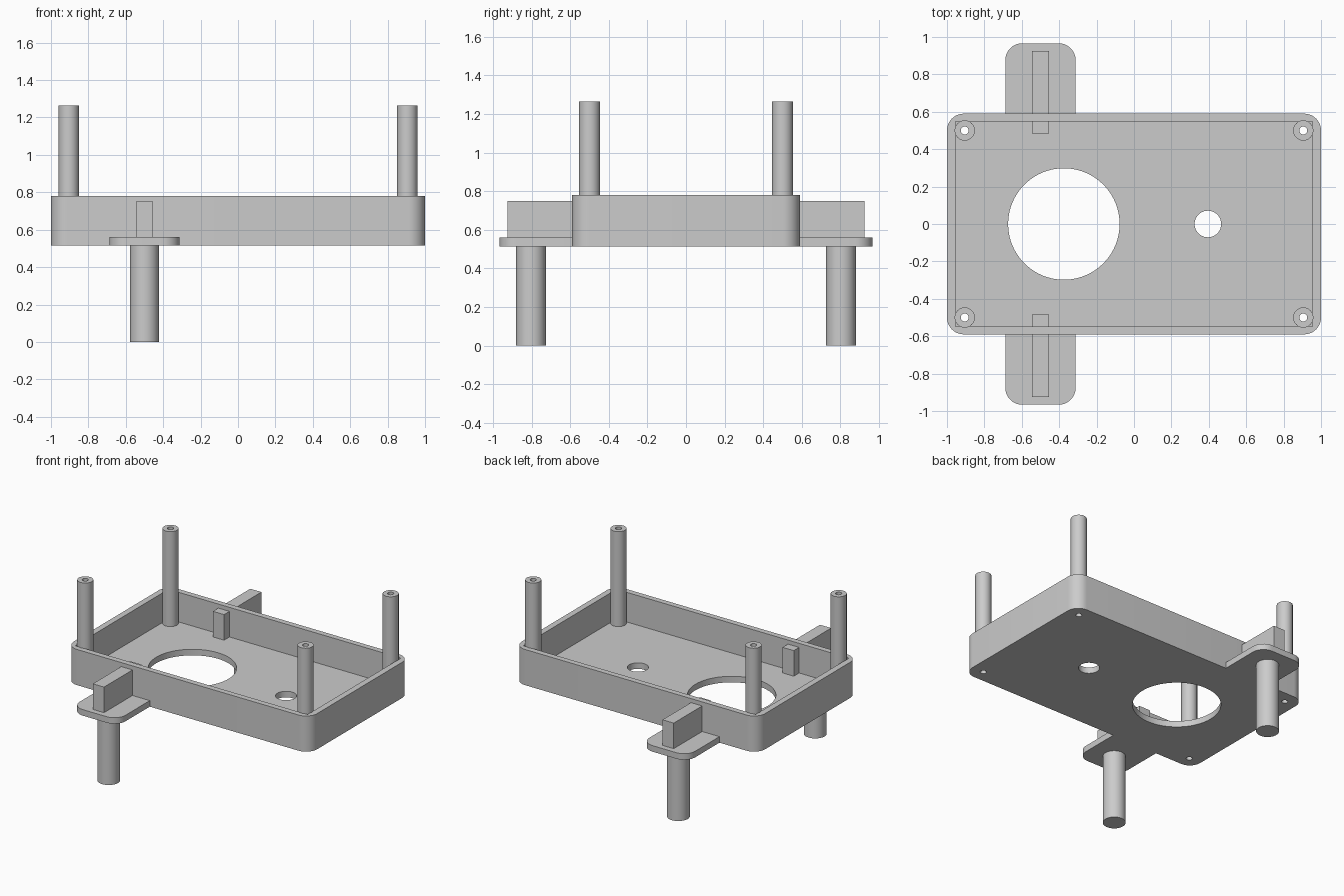
import bpy, bmesh
from math import pi, cos, sin

old = bpy.data.objects.get("Cube")
if old:
    bpy.data.objects.remove(old, do_unlink=True)

# Single material
grey = bpy.data.materials.new("light_grey")
grey.use_nodes = True
COLOUR = (0.6, 0.6, 0.6, 1)
grey.diffuse_color = COLOUR
grey.node_tree.nodes["Principled BSDF"].inputs["Base Color"].default_value = COLOUR

BASE, FLOOR, RIM = 0.515, 0.56, 0.78
HALF_X, HALF_Y = 1.0, 0.59
ARM_X = -0.5
POST_X, POST_Y, BORE = 0.905, 0.5, 0.021


def add_object(name, bm):
    bmesh.ops.recalc_face_normals(bm, faces=bm.faces)
    mesh = bpy.data.meshes.new(name)
    bm.to_mesh(mesh)
    bm.free()
    obj = bpy.data.objects.new(name, mesh)
    mesh.materials.append(grey)
    bpy.context.collection.objects.link(obj)
    return obj


def activate(obj):
    bpy.ops.object.select_all(action='DESELECT')
    obj.select_set(True)
    bpy.context.view_layer.objects.active = obj


def smooth(obj):
    activate(obj)
    bpy.ops.object.shade_smooth_by_angle(angle=pi / 6)


def prism(name, outline, z0, z1):
    """Extrude a closed outline from z0 to z1."""
    bm = bmesh.new()
    face = bm.faces.new([bm.verts.new((x, y, z0)) for x, y in outline])
    new = bmesh.ops.extrude_face_region(bm, geom=[face])["geom"]
    verts = [v for v in new if isinstance(v, bmesh.types.BMVert)]
    bmesh.ops.translate(bm, verts=verts, vec=(0, 0, z1 - z0))
    return add_object(name, bm)


def arc(cx, cy, r, start, sweep, steps):
    return [(cx + r * cos(start + sweep * i / steps),
             cy + r * sin(start + sweep * i / steps)) for i in range(steps + 1)]


def circle(cx, cy, r, sides=48):
    return arc(cx, cy, r, 0, 2 * pi, sides)[:-1]


def rectangle(x0, x1, y0, y1):
    return [(x0, y0), (x1, y0), (x1, y1), (x0, y1)]


def rounded(hx, hy, r):
    corners = [(1, 1), (-1, 1), (-1, -1), (1, -1)]
    return [p for i, (sx, sy) in enumerate(corners)
            for p in arc(sx * (hx - r), sy * (hy - r), r, i * pi / 2, pi / 2, 10)]


def cut(obj, outline, z0, z1):
    cutter = prism("cutter", outline, z0, z1)
    cutter.hide_render = True
    mod = obj.modifiers.new("cut", 'BOOLEAN')
    mod.operation, mod.solver, mod.object = 'DIFFERENCE', 'EXACT', cutter
    activate(obj)
    bpy.ops.object.modifier_apply(modifier=mod.name)
    bpy.data.objects.remove(cutter, do_unlink=True)


# Open tray with a square-cornered cavity and floor holes
tray = prism("tray", rounded(HALF_X, HALF_Y, 0.09), BASE, RIM)
cut(tray, rectangle(-0.955, 0.955, -0.548, 0.548), FLOOR, 1)
cut(tray, circle(-0.375, 0, 0.298, 80), 0.4, 0.7)
cut(tray, circle(0.395, 0, 0.071), 0.4, 0.7)

# Hollow corner posts, bored through the floor
for sx, side in ((1, "left"), (-1, "right")):
    for sy, end in ((-1, "front"), (1, "back")):
        x, y = sx * POST_X, sy * POST_Y
        cut(tray, circle(x, y, BORE, 24), 0.4, 0.7)
        post = prism(f"{end}_{side}_post", circle(x, y, 0.054), FLOOR - 0.01, 1.265)
        cut(post, circle(x, y, BORE, 24), 0.4, 1.4)
        smooth(post)
smooth(tray)

# Side arms: rounded tab, stiffening rib through the wall, and leg
for s, end in ((-1, "front"), (1, "back")):
    r, tip, half = 0.09, 0.966, 0.188
    outline = [(half, HALF_Y)]
    outline += arc(half - r, tip - r, r, 0, pi / 2, 10)
    outline += arc(r - half, tip - r, r, pi / 2, pi / 2, 10)
    outline += [(-half, HALF_Y)]
    tab = prism(f"{end}_tab", [(ARM_X + x, s * y) for x, y in outline], BASE, FLOOR)
    smooth(tab)
    prism(f"{end}_rib", rectangle(ARM_X - 0.046, ARM_X + 0.046, s * 0.485, s * 0.924),
          FLOOR - 0.01, 0.75)
    smooth(prism(f"{end}_leg", circle(ARM_X, s * 0.803, 0.077), 0, BASE + 0.01))
